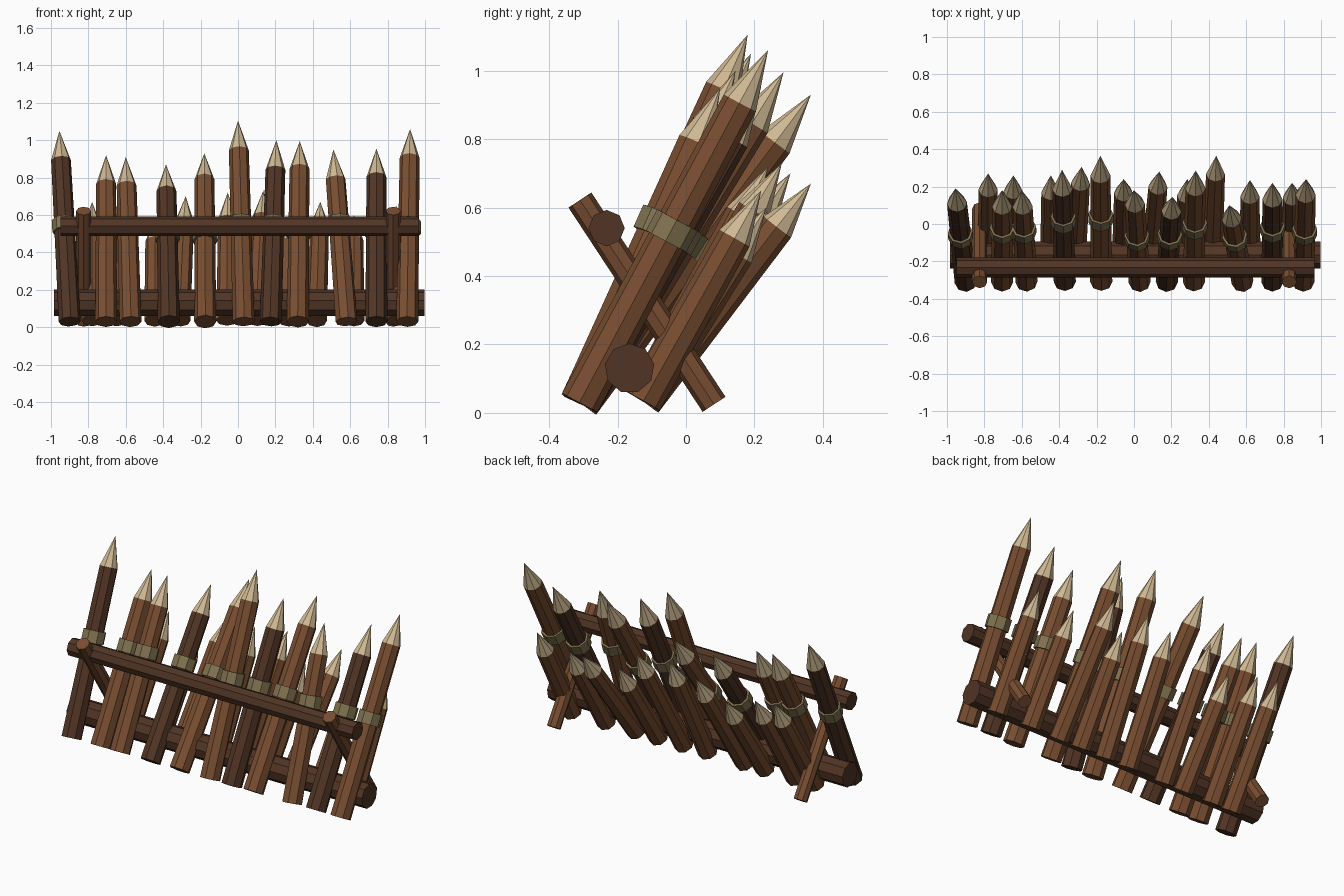
import bpy, bmesh
from mathutils import Vector, Matrix

if "Cube" in bpy.data.objects:
    bpy.data.objects.remove(bpy.data.objects["Cube"])


def material(name, rgb):
    m = bpy.data.materials.new(name)
    m.diffuse_color = (*rgb, 1)
    m.use_nodes = True
    m.node_tree.nodes["Principled BSDF"].inputs["Base Color"].default_value = m.diffuse_color
    return m


WOOD = material("wood", (0.19, 0.075, 0.03))
DARK = material("dark_wood", (0.082, 0.035, 0.018))
CUT = material("fresh_cut", (0.62, 0.48, 0.29))
ROPE = material("rope", (0.22, 0.17, 0.08))


def add_tube(bm, a, b, r1, r2, sides, slot=0):
    """Faceted capped cylinder or cone running from a to b."""
    a, b = Vector(a), Vector(b)
    d = b - a
    mat = Matrix.Translation((a + b) / 2) @ d.to_track_quat('Z', 'Y').to_matrix().to_4x4()
    old = set(bm.faces)
    bmesh.ops.create_cone(bm, cap_ends=True, segments=sides, radius1=r1,
                          radius2=r2, depth=d.length, matrix=mat)
    for f in bm.faces:
        if f not in old:
            f.material_index = slot


def finish(bm, name, mats):
    me = bpy.data.meshes.new(name)
    bm.to_mesh(me)
    bm.free()
    for m in mats:
        me.materials.append(m)
    bpy.context.collection.objects.link(bpy.data.objects.new(name, me))


def log(name, a, b, r, sides, mat):
    bm = bmesh.new()
    add_tube(bm, a, b, r, r, sides)
    finish(bm, name, [mat])


def stake(name, base, tip, mat, r, cone):
    """Tapered shaft with a sharpened end."""
    base, tip = Vector(base), Vector(tip)
    neck = tip - (tip - base).normalized() * cone
    bm = bmesh.new()
    add_tube(bm, base, neck, r, r * 0.9, 8)
    add_tube(bm, neck, tip, r * 0.9, 0, 8, 1)
    finish(bm, name, [mat, CUT])


# front row: base x, tip x, tip y, tip z
front = [(-.90, -.955, .19, 1.05), (-.705, -.705, .18, .92), (-.575, -.60, .18, .91),
         (-.37, -.385, .29, .87), (-.175, -.18, .365, .93), (.03, 0, .18, 1.105),
         (.175, .205, .145, 1.0), (.32, .33, .285, .995), (.58, .51, .10, .95),
         (.74, .74, .22, .955), (.905, .92, .24, 1.06)]
for i, (bx, tx, ty, tz) in enumerate(front):
    base, tip = Vector((bx, -.31, .03)), Vector((tx, ty, tz))
    stake(f"front_stake_{i}", base, tip, DARK if i % 3 == 0 else WOOD, .059, .175)
    # rope lashing around the shaft
    d = (tip - base).normalized()
    bm = bmesh.new()
    add_tube(bm, base + d * .535, base + d * .605, .067, .067, 8)
    finish(bm, f"lashing_{i}", [ROPE])

# back row, shorter and leaning further
back = [(-.78, -.78, .27, .67), (-.65, -.645, .26, .65), (-.445, -.445, .26, .59),
        (-.31, -.28, .305, .70), (-.06, -.055, .24, .72), (.10, .135, .28, .73),
        (.27, .285, .24, .59), (.42, .44, .365, .67), (.62, .62, .235, .60),
        (.85, .845, .22, .65)]
for i, (bx, tx, ty, tz) in enumerate(back):
    stake(f"back_stake_{i}", (bx, -.125, .035), (tx, ty, tz), WOOD, .056, .16)

# long horizontal logs
log("ground_log", (-.985, -.165, .13), (.997, -.165, .13), .073, 9, DARK)
log("front_rail", (-.95, -.232, .54), (.965, -.232, .54), .053, 8, DARK)

# diagonal braces crossing the stakes
for side, x in (("left", -.825), ("right", .83)):
    log(f"{side}_brace", (x, .082, .025), (x, -.31, .622), .04, 8, WOOD)
